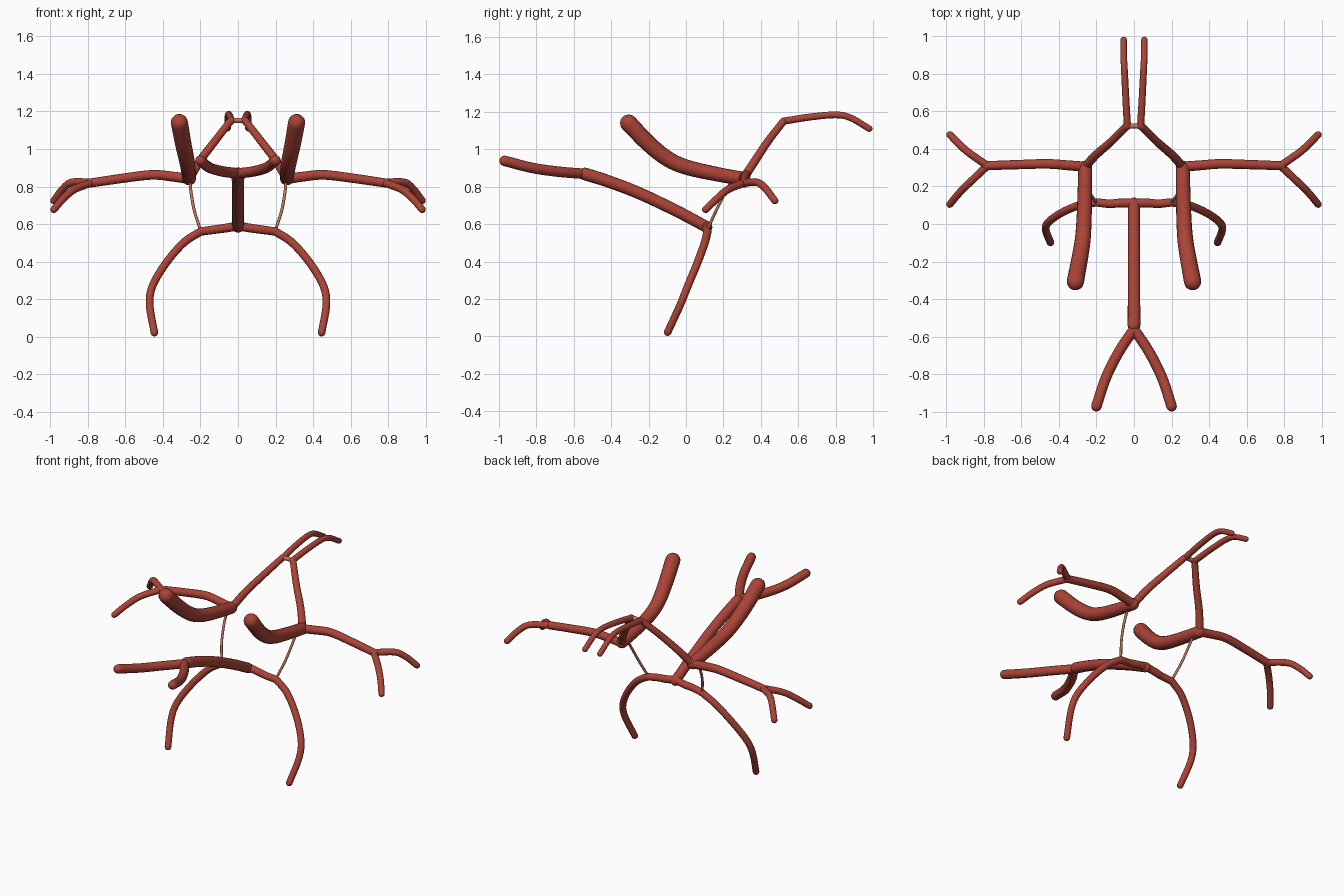
import bpy, bmesh, math
from mathutils import Vector

if "Cube" in bpy.data.objects:
    bpy.data.objects.remove(bpy.data.objects["Cube"])


def material(name, rgb):
    m = bpy.data.materials.new(name)
    m.diffuse_color = (*rgb, 1)
    m.use_nodes = True
    m.node_tree.nodes["Principled BSDF"].inputs["Base Color"].default_value = m.diffuse_color
    return m


RED = material("artery red", (0.41, 0.056, 0.038))
TAN = material("thin vessel tan", (0.50, 0.17, 0.10))
SIDES = 16


def spline(pts, steps=8):
    """Smooth path through the points (Catmull-Rom)."""
    p = [Vector(q) for q in pts]
    p = [2 * p[0] - p[1]] + p + [2 * p[-1] - p[-2]]
    out = []
    for i in range(1, len(p) - 2):
        a, b, c, d = p[i - 1:i + 3]
        for s in range(steps):
            t = s / steps
            out.append(0.5 * (2 * b + (c - a) * t + (2 * a - 5 * b + 4 * c - d) * t * t
                              + (3 * b - a - 3 * c + d) * t ** 3))
    return out + [p[-2]]


def tube(name, pts, r0, r1=None, mat=RED):
    """Round-ended vessel swept along a smooth path, tapering from r0 to r1."""
    r1 = r0 if r1 is None else r1
    path = spline(pts)
    n = len(path)
    tans = [(path[min(i + 1, n - 1)] - path[max(i - 1, 0)]).normalized() for i in range(n)]
    rads = [r0 + (r1 - r0) * i / (n - 1) for i in range(n)]
    # domed ends are extra rings beyond the first and last path points
    dome = [math.radians(a) for a in (22, 45, 67, 84)]
    rings = [(path[0] - tans[0] * r0 * math.sin(a), tans[0], r0 * math.cos(a)) for a in reversed(dome)]
    rings += list(zip(path, tans, rads))
    rings += [(path[-1] + tans[-1] * r1 * math.sin(a), tans[-1], r1 * math.cos(a)) for a in dome]

    bm = bmesh.new()
    normal = tans[0].orthogonal().normalized()
    loops = []
    for c, t, r in rings:
        normal = (normal - t * normal.dot(t)).normalized()
        side = t.cross(normal)
        loops.append([bm.verts.new(c + r * (normal * math.cos(k * math.tau / SIDES)
                                            + side * math.sin(k * math.tau / SIDES)))
                      for k in range(SIDES)])
    for a, b in zip(loops, loops[1:]):
        for k in range(SIDES):
            j = (k + 1) % SIDES
            bm.faces.new((a[k], a[j], b[j], b[k]))
    bm.faces.new(loops[0][::-1])
    bm.faces.new(loops[-1])
    bmesh.ops.recalc_face_normals(bm, faces=bm.faces)
    for f in bm.faces:
        f.smooth = True
    me = bpy.data.meshes.new(name)
    bm.to_mesh(me)
    bm.free()
    me.materials.append(mat)
    ob = bpy.data.objects.new(name, me)
    bpy.context.collection.objects.link(ob)
    return ob


def pair(name, pts, r0, r1=None, mat=RED):
    for side, s in (("right", 1), ("left", -1)):
        tube(f"{name}_{side}", [(s * x, y, z) for x, y, z in pts], r0, r1, mat)


# central trunk and its forked lower end
tube("basilar_trunk", [(0, 0.11, 0.585), (0, -0.05, 0.67), (0, -0.25, 0.765),
                       (0, -0.42, 0.83), (0, -0.54, 0.868)], 0.031, 0.034)
pair("vertebral_branch", [(0, -0.56, 0.87), (0.08, -0.68, 0.88), (0.15, -0.82, 0.9),
                          (0.2, -0.97, 0.938)], 0.028)

# rear arteries arching down to the ground
pair("posterior_root", [(0, 0.11, 0.59), (0.07, 0.112, 0.578), (0.13, 0.108, 0.57),
                        (0.2, 0.115, 0.56)], 0.024, 0.022)
pair("posterior_arch", [(0.2, 0.115, 0.56), (0.29, 0.1, 0.50), (0.385, 0.06, 0.39),
                        (0.455, 0.01, 0.27), (0.47, -0.03, 0.17), (0.445, -0.098, 0.022)], 0.022, 0.02)

# thick carotids
pair("carotid", [(0.26, 0.3, 0.843), (0.262, 0.15, 0.87), (0.267, 0.0, 0.905), (0.275, -0.1, 0.95),
                 (0.292, -0.2, 1.03), (0.312, -0.307, 1.14)], 0.037, 0.046)

# side arteries with forked tips
pair("middle_artery", [(0.26, 0.305, 0.84), (0.35, 0.312, 0.853), (0.46, 0.32, 0.862),
                       (0.62, 0.316, 0.843), (0.79, 0.31, 0.818)], 0.027, 0.024)
pair("middle_rear_branch", [(0.78, 0.31, 0.82), (0.88, 0.38, 0.823), (0.93, 0.425, 0.79),
                            (0.98, 0.475, 0.725)], 0.021, 0.019)
pair("middle_front_branch", [(0.78, 0.31, 0.82), (0.87, 0.225, 0.785), (0.93, 0.165, 0.735),
                             (0.98, 0.105, 0.678)], 0.021, 0.019)

# rising front arteries
pair("anterior_rise", [(0.26, 0.305, 0.84), (0.2, 0.37, 0.94), (0.12, 0.44, 1.045),
                       (0.04, 0.52, 1.148)], 0.024, 0.02)
pair("anterior_tip", [(0.035, 0.52, 1.15), (0.043, 0.66, 1.172), (0.05, 0.8, 1.184),
                      (0.054, 0.88, 1.168), (0.055, 0.98, 1.11)], 0.019, 0.017)

# thin connecting vessels
pair("posterior_link", [(0.2, 0.115, 0.57), (0.232, 0.16, 0.67), (0.25, 0.21, 0.77),
                        (0.256, 0.255, 0.845)], 0.008, mat=TAN)
tube("anterior_link", [(-0.04, 0.52, 1.15), (0, 0.522, 1.152), (0.04, 0.52, 1.15)], 0.014, mat=TAN)
